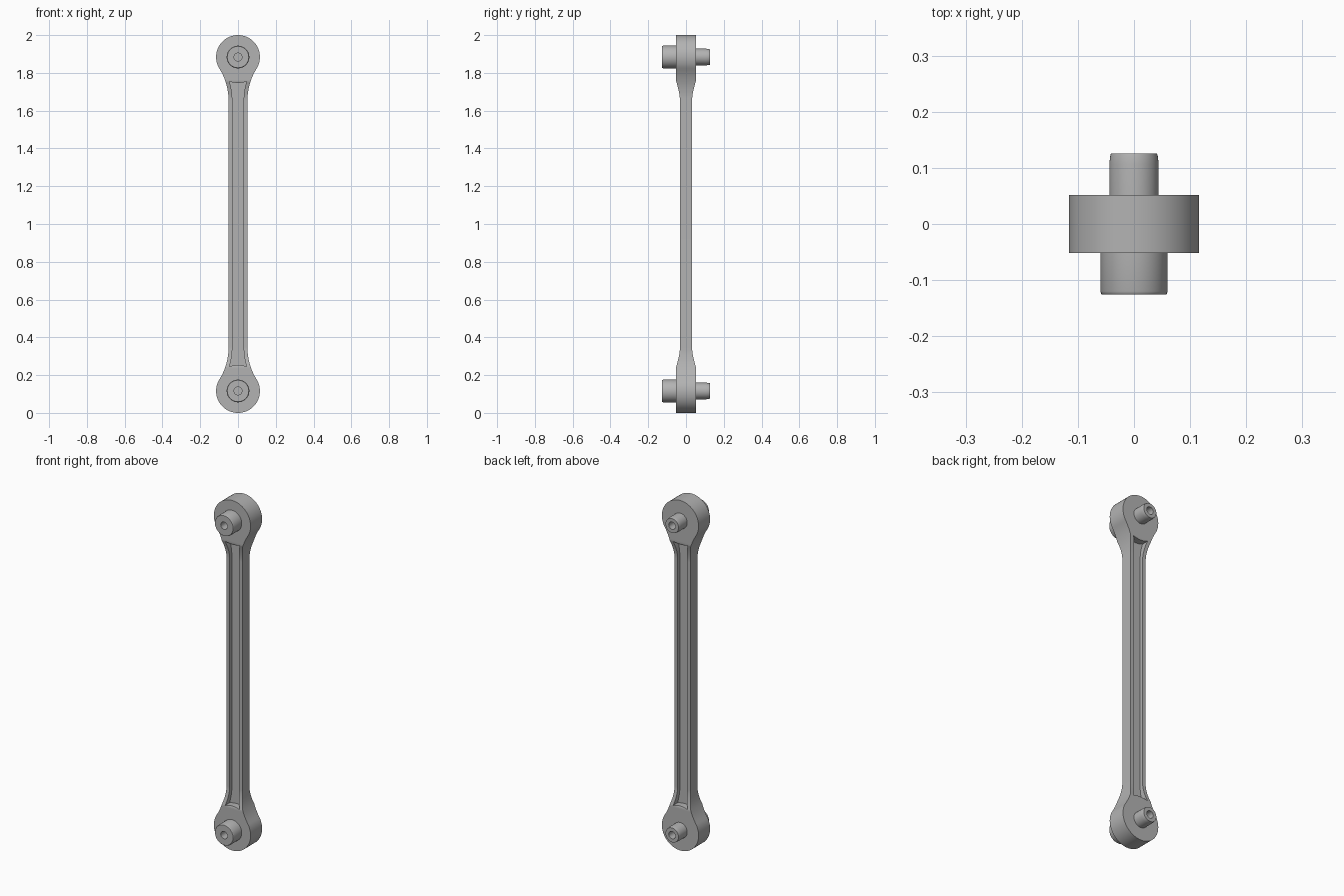
import bpy, bmesh
from math import sin, cos, pi, sqrt, atan2
from mathutils import Vector

cube = bpy.data.objects.get("Cube")
if cube:
    bpy.data.objects.remove(cube, do_unlink=True)

HEAD_R, ROD_HALF, FILLET = 0.116, 0.05, 0.32
HEAD_HALF, ROD_THICK, WEB = 0.052, 0.032, 0.012
RIM, POCKET_R, PIN_END = 0.02, 0.137, 0.126

grey = bpy.data.materials.new("plain grey")
grey.use_nodes = True
grey.diffuse_color = (0.45, 0.45, 0.45, 1)
bsdf = next(n for n in grey.node_tree.nodes if n.type == 'BSDF_PRINCIPLED')
bsdf.inputs["Base Color"].default_value = grey.diffuse_color


def make_object(name, bm):
    bmesh.ops.recalc_face_normals(bm, faces=bm.faces)
    mesh = bpy.data.meshes.new(name)
    bm.to_mesh(mesh)
    bm.free()
    mesh.materials.append(grey)
    ob = bpy.data.objects.new(name, mesh)
    bpy.context.collection.objects.link(ob)
    return ob


def prism(name, points, axis, lo, hi):
    """Extrude a closed 2D outline (across, height) along x or y."""
    bm = bmesh.new()
    place = (lambda a, z: (a, lo, z)) if axis == 'y' else (lambda a, z: (lo, a, z))
    face = bm.faces.new([bm.verts.new(place(*p)) for p in points])
    grown = bmesh.ops.extrude_face_region(bm, geom=[face])
    move = Vector((0, hi - lo, 0)) if axis == 'y' else Vector((hi - lo, 0, 0))
    bmesh.ops.translate(bm, vec=move, verts=[v for v in grown['geom'] if isinstance(v, bmesh.types.BMVert)])
    return make_object(name, bm)


def mirrored(lower_right):
    """Complete a quarter outline, listed from the bottom up."""
    right = lower_right + [(a, 2 - z) for a, z in reversed(lower_right)]
    return right + [(-a, z) for a, z in reversed(right) if a > 1e-5]


def arc(cx, cz, r, start, end, n):
    return [(cx + r * cos(start + (end - start) * i / n),
             cz + r * sin(start + (end - start) * i / n)) for i in range(n + 1)]


def boolean(ob, cutter, operation):
    mod = ob.modifiers.new("cut", 'BOOLEAN')
    mod.object, mod.operation, mod.solver = cutter, operation, 'EXACT'
    bpy.context.view_layer.objects.active = ob
    bpy.ops.object.modifier_apply(modifier=mod.name)
    bpy.data.objects.remove(cutter, do_unlink=True)


def smooth(ob):
    bpy.ops.object.select_all(action='DESELECT')
    ob.select_set(True)
    bpy.context.view_layer.objects.active = ob
    bpy.ops.object.shade_smooth_by_angle(angle=pi / 6)


# Rod outline: round heads blended into a straight shank
fx = ROD_HALF + FILLET
fz = HEAD_R + sqrt((FILLET + HEAD_R) ** 2 - fx ** 2)
tangent = atan2(fz - HEAD_R, fx)
outline = [(0, 0)] + arc(0, HEAD_R, HEAD_R, -pi / 2, tangent, 32)[1:]
outline += arc(fx, fz, FILLET, pi + tangent, pi, 14)[1:]
rod = prism("connecting_rod", mirrored(outline), 'y', -0.1, 0.1)

# Thickness: full at the heads, flaring down to the thinner shank
flare = [(HEAD_HALF, -0.1)]
for i in range(11):
    t = i / 10
    flare.append((ROD_THICK + (HEAD_HALF - ROD_THICK) * (1 - t) ** 1.6, 0.245 + 0.1 * t))
boolean(rod, prism("thickness", mirrored(flare), 'x', -0.2, 0.2), 'INTERSECT')

# Pocket on each face, leaving a rim and a thin web
wide = FILLET + RIM
lo, hi = pi / 4, pi / 2
for _ in range(40):  # find where the pocket end meets the offset blend
    mid = (lo + hi) / 2
    px, pz = POCKET_R * cos(mid), HEAD_R + POCKET_R * sin(mid)
    if (px - fx) ** 2 + (pz - fz) ** 2 < wide ** 2:
        lo = mid
    else:
        hi = mid
corner = atan2(pz - fz, px - fx) % (2 * pi)
pocket = [(0, HEAD_R + POCKET_R)] + arc(0, HEAD_R, POCKET_R, pi / 2, lo, 6)[1:]
pocket += arc(fx, fz, wide, corner, pi, 10)[1:]
for y0, y1 in ((-0.1, -WEB), (WEB, 0.1)):
    boolean(rod, prism("pocket", mirrored(pocket), 'y', y0, y1), 'DIFFERENCE')
smooth(rod)


def pin(name, z, side, radius, bevel, taper):
    """Turned pin with a softened tip and a small blind centre hole."""
    hole = 0.021
    tip = PIN_END
    profile = [(0, 0.04), (radius, 0.04), (radius, tip - taper),
               (radius - bevel * 0.4, tip - taper * 0.35), (radius - bevel, tip),
               (hole, tip), (hole, tip - 0.05), (0, tip - 0.05)]
    bm = bmesh.new()
    verts = [bm.verts.new((r, side * y, z)) for r, y in profile]
    edges = [bm.edges.new(pair) for pair in zip(verts, verts[1:])]
    bmesh.ops.spin(bm, geom=verts + edges, cent=(0, 0, z), axis=(0, 1, 0),
                   angle=2 * pi, steps=48, use_duplicate=False)
    bmesh.ops.remove_doubles(bm, verts=bm.verts, dist=1e-5)
    smooth(make_object(name, bm))


# Wide pins at the front, narrow pins at the back
for label, z in (("lower", HEAD_R), ("upper", 2 - HEAD_R)):
    pin(label + "_front_pin", z, -1, 0.06, 0.003, 0.006)
    pin(label + "_back_pin", z, 1, 0.044, 0.003, 0.02)
